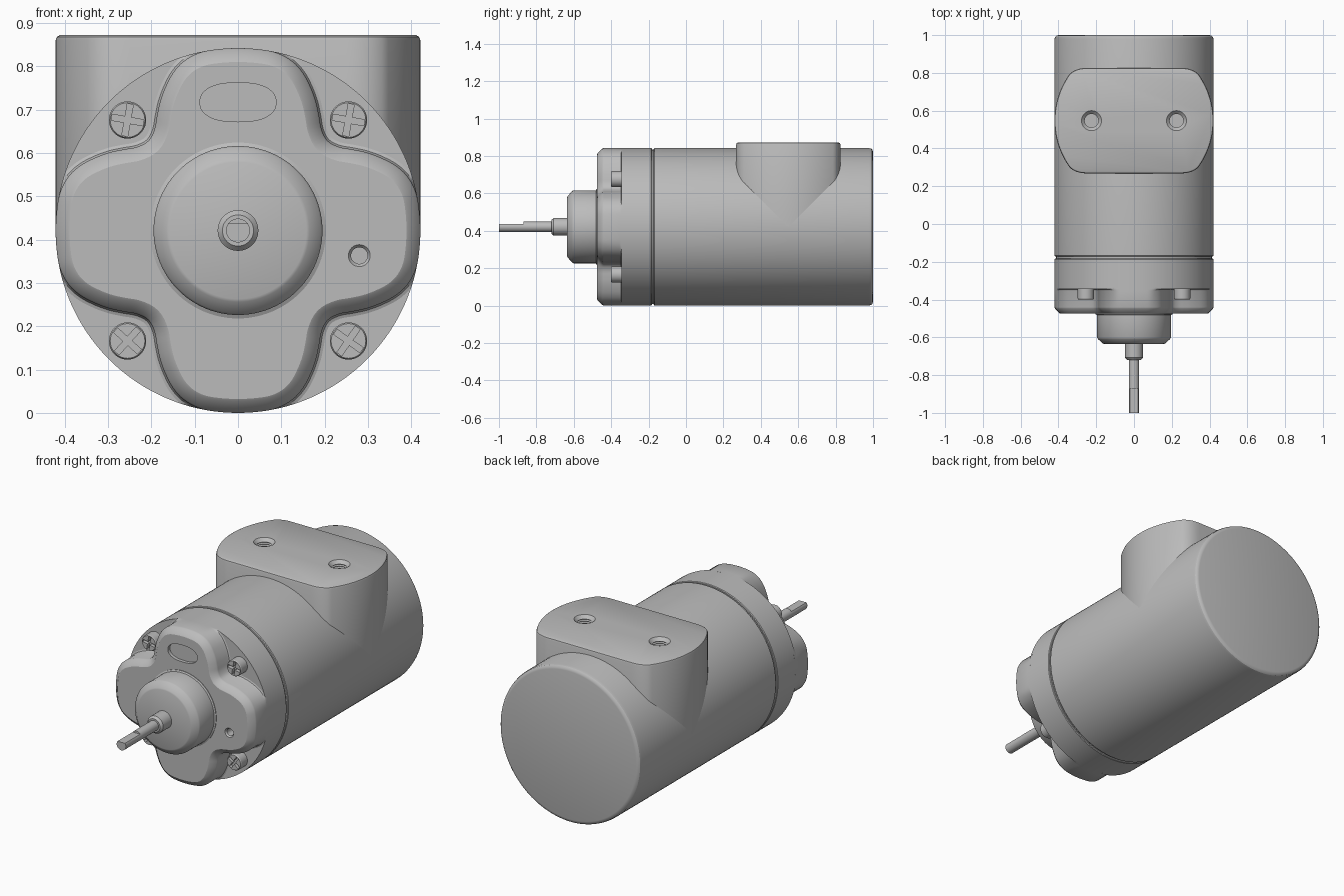
import bpy, bmesh, math
from mathutils import Vector, Matrix

if "Cube" in bpy.data.objects:
    bpy.data.objects.remove(bpy.data.objects["Cube"])

R = 0.421          # main radius
CZ = 0.421         # height of the motor axis

metal = bpy.data.materials.new("plain_grey")
metal.diffuse_color = (0.5, 0.5, 0.5, 1)
metal.use_nodes = True
metal.node_tree.nodes["Principled BSDF"].inputs["Base Color"].default_value = metal.diffuse_color


def finish(name, bm):
    bmesh.ops.recalc_face_normals(bm, faces=bm.faces)
    me = bpy.data.meshes.new(name)
    bm.to_mesh(me)
    bm.free()
    me.materials.append(metal)
    ob = bpy.data.objects.new(name, me)
    bpy.context.collection.objects.link(ob)
    return ob


def loft(name, rings):
    """Skin a stack of equal-sized rings and cap both ends."""
    bm = bmesh.new()
    vs = [[bm.verts.new(p) for p in ring] for ring in rings]
    n = len(vs[0])
    for a, b in zip(vs, vs[1:]):
        for i in range(n):
            j = (i + 1) % n
            bm.faces.new((a[i], a[j], b[j], b[i]))
    bm.faces.new(vs[0])
    bm.faces.new(vs[-1])
    return finish(name, bm)


def lathe(name, profile, x=0, other=CZ, axis='y', n=96):
    """Profile of (radius, position along axis)."""
    rings = []
    for r, t in profile:
        ring = []
        for i in range(n):
            a = 2 * math.pi * i / n
            u, v = x + r * math.cos(a), other + r * math.sin(a)
            ring.append((u, t, v) if axis == 'y' else (u, v, t))
        rings.append(ring)
    return loft(name, rings)


def box(name, size, loc, turn=0):
    bm = bmesh.new()
    m = Matrix.Translation(loc) @ Matrix.Rotation(turn, 4, 'Y') @ Matrix.Diagonal((*size, 1))
    bmesh.ops.create_cube(bm, size=1, matrix=m)
    return finish(name, bm)


def cut(ob, cutter):
    cutter.hide_render = True
    mod = ob.modifiers.new("cut", 'BOOLEAN')
    mod.operation = 'DIFFERENCE'
    mod.solver = 'EXACT'
    mod.object = cutter
    bpy.context.view_layer.objects.active = ob
    bpy.ops.object.modifier_apply(modifier=mod.name)
    bpy.data.objects.remove(cutter)


def offset(pts, d):
    """Move a counter-clockwise 2D outline outwards by d."""
    out = []
    for i, p in enumerate(pts):
        t = (pts[(i + 1) % len(pts)] - pts[i - 1]).normalized()
        out.append(p + Vector((t.y, -t.x)) * d)
    return out


def smooth_loop(pts, k=4):
    """Closed Catmull-Rom curve."""
    out, n = [], len(pts)
    for i in range(n):
        a, b, c, d = (pts[(i + j) % n] for j in (-1, 0, 1, 2))
        for s in range(k):
            t = s / k
            out.append(0.5 * (2 * b + (c - a) * t + (2 * a - 5 * b + 4 * c - d) * t * t
                              + (3 * b - a - 3 * c + d) * t ** 3))
    return out


# Main barrel with rounded rear edge and a groove at the front
lathe("barrel", [(0.412, -0.20), (0.412, -0.173), (0.418, -0.172), (R, -0.168), (R, 0.978),
                 (0.418, 0.990), (0.411, 0.997), (0.40, 1.0)], n=128)

# Front cap ring
lathe("front_cap", [(0.418, -0.183), (R, -0.187), (R, -0.345)], n=128)

# Four-lobed front cover, drawn as one eighth and mirrored round
eighth = [(0, R), (0.05, 0.418), (0.09, 0.410), (0.125, 0.391), (0.15, 0.364), (0.168, 0.330),
          (0.18, 0.297), (0.187, 0.265), (0.193, 0.233), (0.207, 0.207)]
quarter = [Vector(p) for p in eighth] + [Vector((b, a)) for a, b in eighth[-2:0:-1]]
outline = []
for q in range(4):
    turn = Matrix.Rotation(-q * math.pi / 2, 2)
    outline += [turn @ p for p in quarter]
outline = smooth_loop(outline[::-1])
rings = []
for d, y in [(0.011, -0.335), (0.011, -0.345), (0.004, -0.348), (0, -0.356), (0, -0.440),
             (-0.003, -0.448), (-0.027, -0.472), (-0.032, -0.475)]:
    ring = []
    for p in offset(outline, d):
        p = p * min(1, R / p.length)
        ring.append((p.x, y, CZ + p.y))
    rings.append(ring)
cover = loft("lobed_cover", rings)

# Oval recess and small round hole in the cover
oval = []
for i in range(64):
    a = 2 * math.pi * i / 64
    c, s = math.cos(a), math.sin(a)
    oval.append((0.088 * math.copysign(abs(c) ** 0.8, c), 0.717 + 0.045 * math.copysign(abs(s) ** 0.9, s)))
cut(cover, loft("oval_cutter", [[(x, y, z) for x, z in oval] for y in (-0.52, -0.457)]))
cut(cover, lathe("hole_cutter", [(0.030, -0.481), (0.019, -0.467), (0.019, -0.41)], 0.28, 0.363, n=32))

# Bearing boss, collar and flattened shaft
lathe("bearing_boss", [(0.203, -0.465), (0.203, -0.478), (0.195, -0.482), (0.195, -0.602), (0.191, -0.609),
                       (0.165, -0.632), (0.158, -0.635)])
lathe("shaft_collar", [(0.047, -0.62), (0.047, -0.708), (0.036, -0.72)], n=48)
shaft = lathe("shaft", [(0.0275, -0.70), (0.0275, -1.0)], n=48)
cut(shaft, box("flat_cutter", (0.2, 0.2, 0.1), (0, -0.97, CZ + 0.016 + 0.05)))

# Cross-head screws in the four pockets
for sx, sz, deg in [(-1, 1, 10), (1, 1, 10), (-1, -1, 42), (1, -1, 35)]:
    x, z = sx * 0.255, CZ + sz * 0.255
    screw = lathe("cover_screw", [(0.043, -0.335), (0.043, -0.395), (0.040, -0.400)], x, z, n=40)
    for extra in (0, 90):
        cut(screw, box("slot_cutter", (0.074, 0.06, 0.014), (x, -0.41, z), math.radians(deg + extra)))

# Terminal block: upright cylinder clipped flat front and back, corners rounded
side = []
for i in range(-24, 25):
    a = math.radians(36) * i / 24
    side.append(Vector((R * math.cos(a), R * math.sin(a))))
p0, p1, p2 = side[-1], Vector((0.308, 0.279)), Vector((0.25, 0.279))
corner = []
for i in range(1, 9):
    t = i / 8
    corner.append(p0 * (1 - t) ** 2 + p1 * 2 * t * (1 - t) + p2 * t * t)
half = [Vector((p.x, -p.y)) for p in corner[::-1]] + side + corner
outline = half + [-p for p in half]
block = loft("terminal_block", [[(p.x, 0.547 + p.y, z) for p in offset(outline, d)]
                                for d, z in [(0, CZ), (0, 0.860), (-0.003, 0.868), (-0.010, 0.872)]])

# Threaded holes in the block top
thread = [(0.056, 0.880), (0.053, 0.872), (0.042, 0.861)]
for k in range(4):
    thread += [(0.036, 0.855 - k * 0.011), (0.042, 0.8495 - k * 0.011)]
for sx in (-1, 1):
    cut(block, lathe("thread_cutter", thread, sx * 0.225, 0.547, 'z', n=40))

# Smooth shading that keeps hard edges
bpy.ops.object.select_all(action='DESELECT')
for ob in bpy.data.objects:
    ob.select_set(True)
    bpy.context.view_layer.objects.active = ob
bpy.ops.object.shade_smooth_by_angle(angle=math.radians(30))
